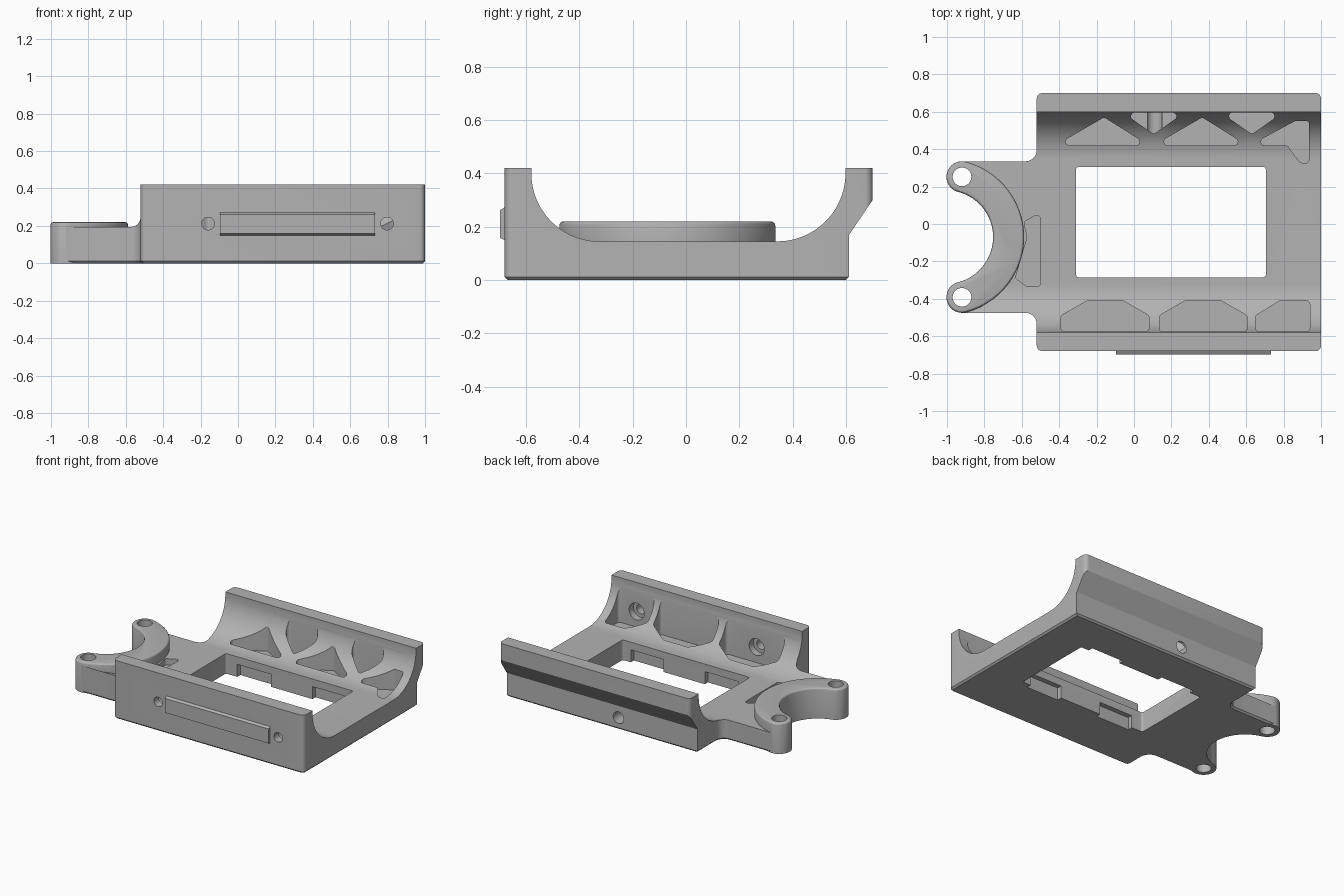
import bpy, bmesh, math
from mathutils import Vector, Matrix

if "Cube" in bpy.data.objects:
    bpy.data.objects.remove(bpy.data.objects["Cube"], do_unlink=True)

GREY = (0.45, 0.45, 0.45, 1)
grey = bpy.data.materials.new("plain_grey")
grey.use_nodes = True
grey.diffuse_color = GREY
grey.node_tree.nodes["Principled BSDF"].inputs["Base Color"].default_value = GREY


def arc(cx, cy, r, a0, a1, n=24):
    angles = [math.radians(a0 + (a1 - a0) * i / n) for i in range(n + 1)]
    return [(cx + r * math.cos(a), cy + r * math.sin(a)) for a in angles]


def rounded(corners, radius=0.03, n=6):
    """Polygon with filleted corners; a corner may carry its own radius."""
    out = []
    for i, c in enumerate(corners):
        p = Vector(c[:2])
        r = c[2] if len(c) > 2 else radius
        a = (Vector(corners[i - 1][:2]) - p).normalized()
        b = (Vector(corners[(i + 1) % len(corners)][:2]) - p).normalized()
        if r == 0:
            out.append(tuple(p))
            continue
        half = a.angle(b) / 2
        centre = p + (a + b).normalized() * (r / math.sin(half))
        start = p + a * (r / math.tan(half)) - centre
        end = p + b * (r / math.tan(half)) - centre
        turn = math.atan2(start.x * end.y - start.y * end.x, start.dot(end))
        for k in range(n + 1):
            out.append(tuple(centre + Matrix.Rotation(turn * k / n, 2) @ start))
    return out


def prism(name, pts, lo, hi, axis="Z", bevel_end=None, bevel=0.012, segments=1):
    """Extrude a 2D outline along Z, or a (y, z) outline along X."""
    bm = bmesh.new()
    place = (lambda p, h: (p[0], p[1], h)) if axis == "Z" else (lambda p, h: (h, p[0], p[1]))
    low = [bm.verts.new(place(p, lo)) for p in pts]
    high = [bm.verts.new(place(p, hi)) for p in pts]
    bm.faces.new(low)
    bm.faces.new(high)
    for i in range(len(pts)):
        j = (i + 1) % len(pts)
        bm.faces.new((low[i], low[j], high[j], high[i]))
    bmesh.ops.recalc_face_normals(bm, faces=bm.faces)
    if bevel_end is not None:
        edges = [e for e in bm.edges if all(abs(v.co.z - bevel_end) < 1e-5 for v in e.verts)]
        bmesh.ops.bevel(bm, geom=edges, offset=bevel, segments=segments, profile=0.5, affect='EDGES')
    return make(name, bm)


def make(name, bm):
    mesh = bpy.data.meshes.new(name)
    bm.to_mesh(mesh)
    bm.free()
    mesh.materials.append(grey)
    obj = bpy.data.objects.new(name, mesh)
    bpy.context.scene.collection.objects.link(obj)
    return obj


def box(name, x0, x1, y0, y1, z0, z1):
    return prism(name, [(x0, y0), (x1, y0), (x1, y1), (x0, y1)], z0, z1)


def cylinder_y(name, x, z, r, y0, y1):
    bm = bmesh.new()
    turn = Matrix.Translation((x, (y0 + y1) / 2, z)) @ Matrix.Rotation(math.pi / 2, 4, 'X')
    bmesh.ops.create_cone(bm, cap_ends=True, segments=32, radius1=r, radius2=r,
                          depth=y1 - y0, matrix=turn)
    return make(name, bm)


def combine(target, tool, operation='DIFFERENCE'):
    """Apply a boolean and discard the tool."""
    mod = target.modifiers.new("cut", 'BOOLEAN')
    mod.object, mod.operation, mod.solver = tool, operation, 'EXACT'
    graph = bpy.context.evaluated_depsgraph_get()
    mesh = bpy.data.meshes.new_from_object(target.evaluated_get(graph))
    target.modifiers.clear()
    target.data = mesh
    bpy.data.objects.remove(tool, do_unlink=True)


# Cradle: side profile trimmed by the plan outline
profile = [(-0.68, -0.05), (0.6, -0.05), (0.6, 0), (0.612, 0.012), (0.612, 0.17), (0.7, 0.3),
           (0.7, 0.42), (0.598, 0.42)]
profile += arc(0.343, 0.4, 0.255, 0, -90) + arc(-0.325, 0.4, 0.255, -90, -180)
profile += [(-0.58, 0.42), (-0.68, 0.42)]
cradle = prism("cradle", [(y * 1.0 if y > -0.68 else -0.75, z) for y, z in profile], -1.2, 1.2, "X")
outline = rounded([(1, -0.68), (1, 0.7), (-0.52, 0.7), (-0.52, 0.335, 0.06), (-0.92, 0.335, 0),
                   (-0.92, -0.475, 0), (-0.52, -0.475, 0.06), (-0.52, -0.68)])
combine(cradle, prism("plan", outline, 0, 0.6, bevel_end=0), 'INTERSECT')

# Curved ear with two bolt eyes
EX, EY, TIP = -1.003, -0.07, 75.5
mid, half = 0.3325, 0.083
eyes = [(EX + mid * math.cos(math.radians(s * TIP)), EY + mid * math.sin(math.radians(s * TIP)))
        for s in (1, -1)]
combine(cradle, prism("ear_clearance", arc(EX, EY, 0.26, 0, 354, 59), -0.1, 0.6))
ear = arc(EX, EY, mid + half, -TIP, TIP, 48)
ear += arc(*eyes[0], half, TIP, TIP + 180)[1:]
ear += arc(EX, EY, mid - half, TIP, -TIP, 48)[1:]
ear += arc(*eyes[1], half, 180 - TIP, 360 - TIP)[1:-1]
combine(cradle, prism("ear", ear, 0, 0.22, bevel_end=0.22, bevel=0.016, segments=3), 'UNION')
for eye in eyes:
    combine(cradle, prism("eye_hole", arc(*eye, 0.05, 0, 350, 35), -0.1, 0.6))

# Central window with clip recesses along its lower edges
combine(cradle, prism("window", rounded([(-0.31, -0.285), (0.705, -0.285), (0.705, 0.305),
                                         (-0.31, 0.305)], 0.015), -0.1, 0.6))
for x0, x1 in ((-0.22, 0.05), (0.38, 0.64)):
    combine(cradle, box("clip_recess", x0, x1, -0.32, 0.34, -0.1, 0.09))

# Weight-saving pockets along both walls and beside the ear
front_hex = [(-0.25, -0.41), (-0.06, -0.41), (0.08, -0.49), (0.08, -0.576),
             (-0.39, -0.576), (-0.39, -0.49)]
back_up = [(-0.42, 0.42), (0.08, 0.42), (-0.16, 0.57)]
back_down = [(-0.06, 0.596), (0.27, 0.596), (0.105, 0.48)]
pockets = [[(x + 0.525 * i, y) for x, y in shape]
           for shape in (front_hex, back_up, back_down) for i in (0, 1)]
pockets += [
    [(0.78, -0.41), (0.94, -0.41), (0.94, -0.576), (0.65, -0.576), (0.65, -0.49)],
    [(0.62, 0.42), (0.86, 0.55), (0.935, 0.55, 0.01), (0.935, 0.32), (0.885, 0.33), (0.82, 0.42)],
    [(-0.5, 0.06), (-0.5, -0.335), (-0.57, -0.335), (-0.635, -0.29), (-0.57, -0.07), (-0.59, 0.01)],
]
ear_pocket = pockets[-1]
for shape in pockets:
    top = 0.16 if shape is ear_pocket else 0.6
    combine(cradle, prism("pocket", rounded(shape, 0.02), 0.1, top))

# Screw holes with inner counterbores, and a blind hole at the back
for x in (-0.16, 0.797):
    combine(cradle, cylinder_y("screw_hole", x, 0.212, 0.034, -0.8, -0.5))
    combine(cradle, cylinder_y("counterbore", x, 0.212, 0.06, -0.625, -0.52))
combine(cradle, cylinder_y("back_hole", 0.11, 0.085, 0.042, 0.45, 0.8))

# Chamfered rail on the front wall
rail = prism("front_rail", [(-0.67, 0.145), (-0.698, 0.158), (-0.698, 0.262), (-0.67, 0.278)],
             -0.095, 0.733, "X")

# Smooth curves while keeping edges crisp
for obj in bpy.context.scene.objects:
    obj.select_set(obj in (cradle, rail))
bpy.context.view_layer.objects.active = cradle
bpy.ops.object.shade_smooth_by_angle(angle=math.radians(25))
